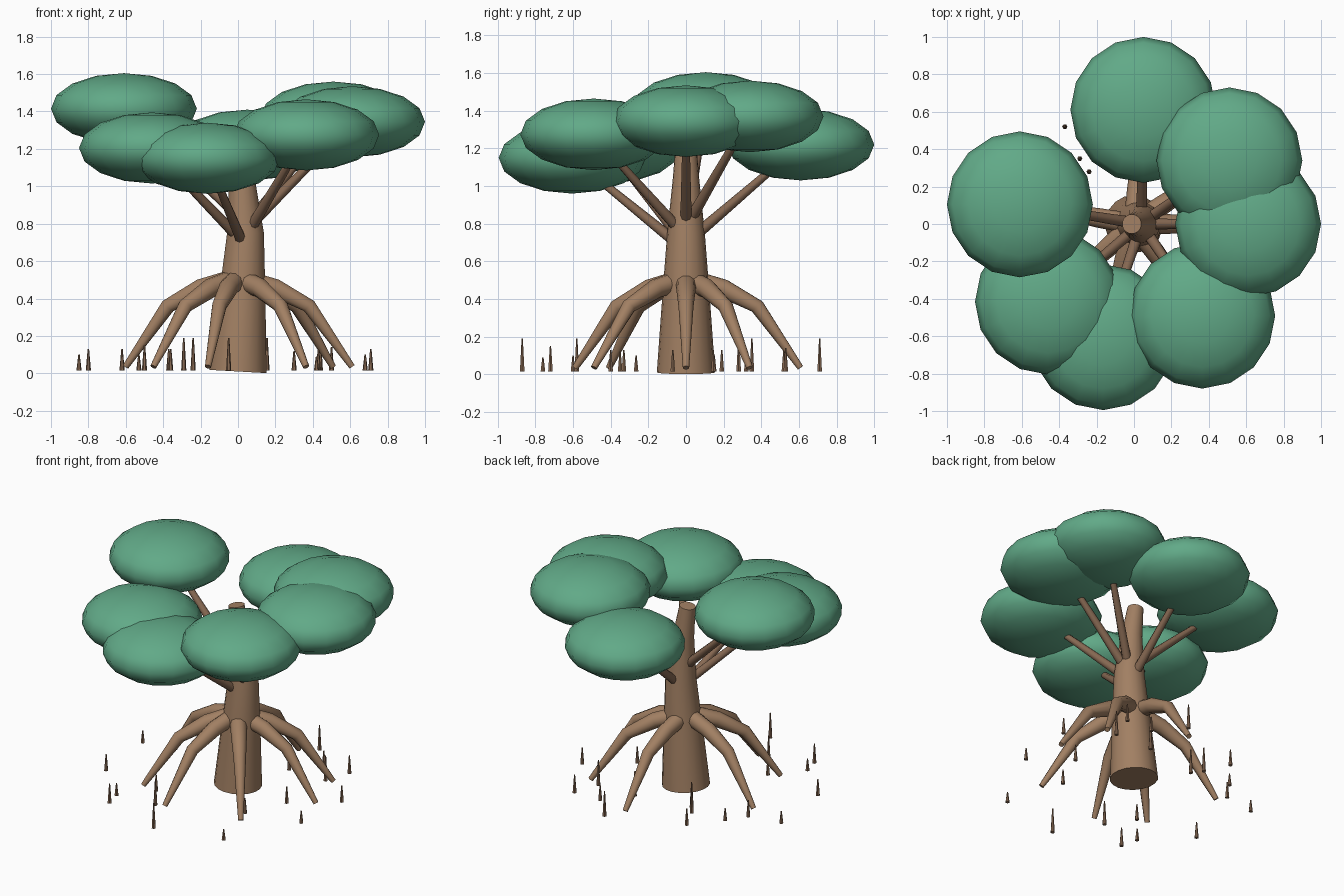
import bpy
import bmesh
from math import cos, sin, pi, radians, atan2
from mathutils import Vector

cube = bpy.data.objects.get("Cube")
if cube:
    bpy.data.objects.remove(cube, do_unlink=True)


def make_material(name, rgb):
    mat = bpy.data.materials.new(name)
    mat.use_nodes = True
    mat.diffuse_color = (*rgb, 1)
    mat.node_tree.nodes["Principled BSDF"].inputs["Base Color"].default_value = (*rgb, 1)
    return mat


BARK = make_material("bark_brown", (0.36, 0.215, 0.125))
TWIG = make_material("dark_bark_brown", (0.24, 0.14, 0.085))
LEAF = make_material("leaf_green", (0.12, 0.40, 0.245))


def finish(bm, name, mat, angle):
    bmesh.ops.recalc_face_normals(bm, faces=bm.faces)
    mesh = bpy.data.meshes.new(name)
    bm.to_mesh(mesh)
    bm.free()
    mesh.materials.append(mat)
    obj = bpy.data.objects.new(name, mesh)
    bpy.context.collection.objects.link(obj)
    bpy.ops.object.select_all(action="DESELECT")
    obj.select_set(True)
    bpy.context.view_layer.objects.active = obj
    bpy.ops.object.shade_smooth_by_angle(angle=radians(angle))
    return obj


def tube(name, points, radii, sides, mat, side_axis, angle=50):
    """Tapered round tube along a path, with capped ends."""
    bm = bmesh.new()
    pts = [Vector(p) for p in points]
    rings = []
    for i, (p, r) in enumerate(zip(pts, radii)):
        before, after = pts[max(i - 1, 0)], pts[min(i + 1, len(pts) - 1)]
        tangent = (after - before).normalized()
        u = (side_axis - tangent * side_axis.dot(tangent)).normalized()
        v = tangent.cross(u)
        rings.append([bm.verts.new(p + r * (cos(a) * u + sin(a) * v))
                      for a in (2 * pi * k / sides for k in range(sides))])
    for low, high in zip(rings, rings[1:]):
        for k in range(sides):
            n = (k + 1) % sides
            bm.faces.new((low[k], low[n], high[n], high[k]))
    bm.faces.new(rings[0])
    bm.faces.new(rings[-1])
    return finish(bm, name, mat, angle)


# Gently bent trunk
tube("trunk",
     [(0, 0, 0.01), (0.022, 0, 0.4), (0.04, 0, 0.75), (0.02, 0, 1.05), (-0.012, 0, 1.27)],
     [0.155, 0.127, 0.1, 0.069, 0.052], 18, BARK, Vector((0, 1, 0)))

# Each canopy pad has its own branch below and prop root on the same side
pads = [(-0.61, 0.105, 1.415), (0.05, 0.61, 1.22), (0.51, 0.34, 1.37),
        (0.61, 0, 1.345), (0.365, -0.49, 1.275), (-0.165, -0.605, 1.15),
        (-0.46, -0.415, 1.205)]
root_profile = [(0.07, 0.49), (0.2, 0.455), (0.38, 0.36), (0.61, 0.035)]

for n, (x, y, z) in enumerate(pads, 1):
    bm = bmesh.new()
    bmesh.ops.create_uvsphere(bm, u_segments=16, v_segments=8, radius=1)
    for v in bm.verts:
        v.co = Vector((x + 0.39 * v.co.x, y + 0.39 * v.co.y, z + 0.19 * v.co.z))
    finish(bm, f"canopy_pad_{n}", LEAF, 60)

    a = atan2(y, x)
    outward = Vector((cos(a), sin(a), 0))
    sideways = Vector((-sin(a), cos(a), 0))
    start = Vector((0.035, 0, z * 0.62)) + outward * 0.07
    tube(f"branch_{n}", [start, (x, y, z)], [0.03, 0.017], 8, TWIG, sideways)
    tube(f"prop_root_{n}", [outward * r + Vector((0, 0, h)) for r, h in root_profile],
         [0.055, 0.052, 0.04, 0.017], 10, BARK, sideways)

# Small breathing roots poking out of the ground: x, y, height
spikes = [(-0.85, 0.15, 0.1), (-0.8, -0.33, 0.13), (-0.5, -0.72, 0.15),
          (-0.05, -0.87, 0.19), (-0.36, -0.4, 0.13), (-0.24, -0.58, 0.19),
          (0.42, -0.76, 0.09), (0.3, -0.35, 0.12), (0.43, -0.07, 0.13),
          (0.68, -0.265, 0.1), (0.71, 0.145, 0.13), (0.5, 0.53, 0.14),
          (0.14, 0.71, 0.19), (0.3, 0.53, 0.12), (0.155, 0.35, 0.19),
          (-0.24, 0.28, 0.19), (-0.62, 0.19, 0.13), (-0.37, 0.52, 0.13),
          (-0.29, 0.35, 0.19), (-0.53, 0.32, 0.1), (-0.53, -0.6, 0.1),
          (0.44, 0.35, 0.19)]
for n, (x, y, top) in enumerate(spikes, 1):
    tube(f"breathing_root_{n}", [(x, y, 0.015), (x, y, top)],
         [0.014, 0.004], 6, TWIG, Vector((1, 0, 0)))
